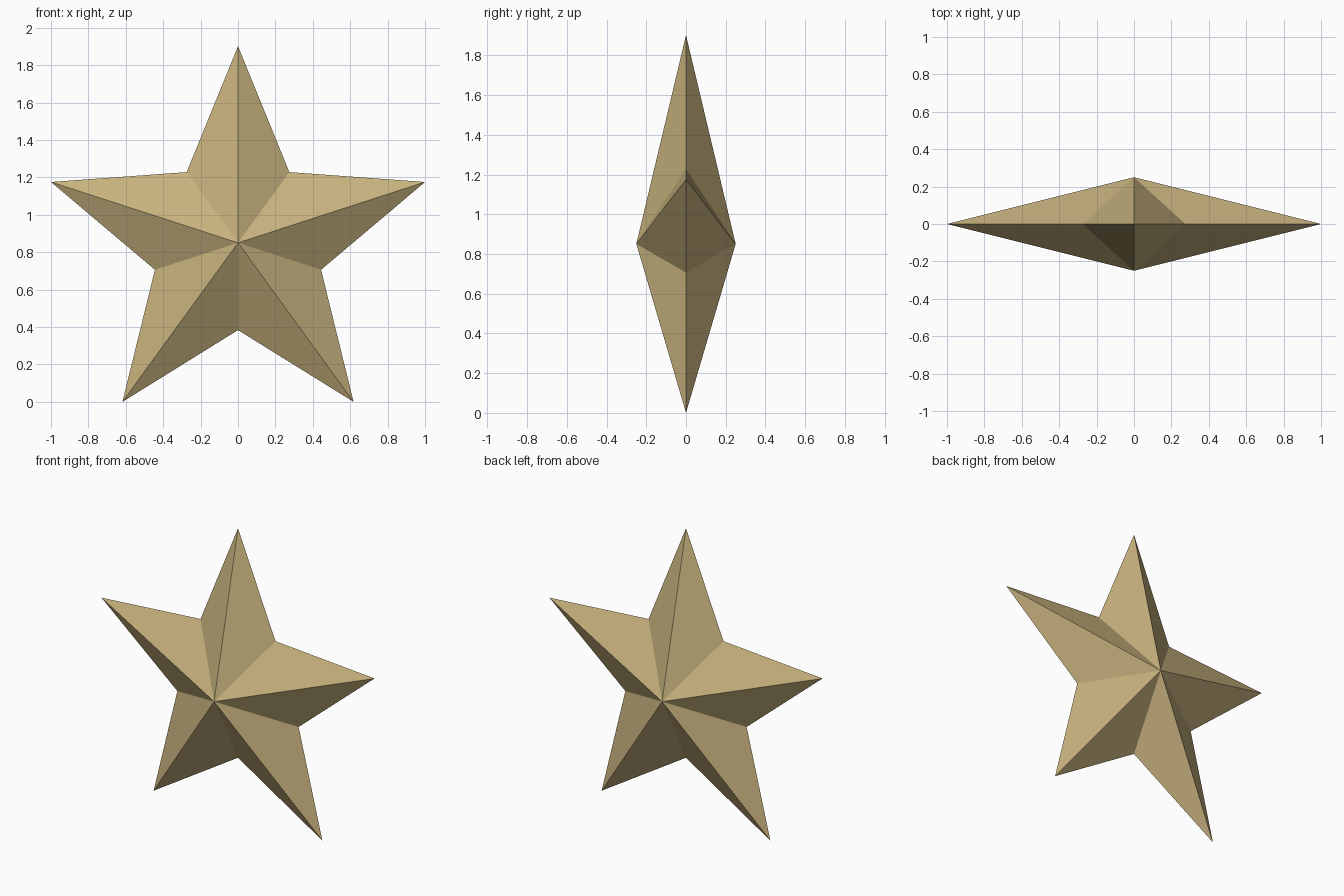
import bpy
import bmesh
from math import sin, cos, pi

cube = bpy.data.objects.get("Cube")
if cube:
    bpy.data.objects.remove(cube, do_unlink=True)

POINTS = 5
OUTER = 1 / sin(2 * pi / POINTS)       # arm tips span two units in x
INNER = 0.467
DEPTH = 0.25
CENTRE_Z = OUTER * cos(pi / POINTS)    # lower tips rest on the ground

# Pale gold material
gold = bpy.data.materials.new("pale_gold")
gold.use_nodes = True
colour = (0.58, 0.45, 0.21, 1)
gold.diffuse_color = colour
gold.node_tree.nodes["Principled BSDF"].inputs["Base Color"].default_value = colour

# Star outline: alternating tips and notches, starting at the top
bm = bmesh.new()
rim = []
for i in range(2 * POINTS):
    radius = INNER if i % 2 else OUTER
    angle = i * pi / POINTS
    rim.append(bm.verts.new((radius * sin(angle), 0, CENTRE_Z + radius * cos(angle))))

# Front and back facets fan out from two raised peaks
for y in (-DEPTH, DEPTH):
    peak = bm.verts.new((0, y, CENTRE_Z))
    for a, b in zip(rim, rim[1:] + rim[:1]):
        bm.faces.new((peak, a, b))
bmesh.ops.recalc_face_normals(bm, faces=bm.faces)

mesh = bpy.data.meshes.new("star")
bm.to_mesh(mesh)
bm.free()
mesh.materials.append(gold)
star = bpy.data.objects.new("star", mesh)
bpy.context.collection.objects.link(star)
